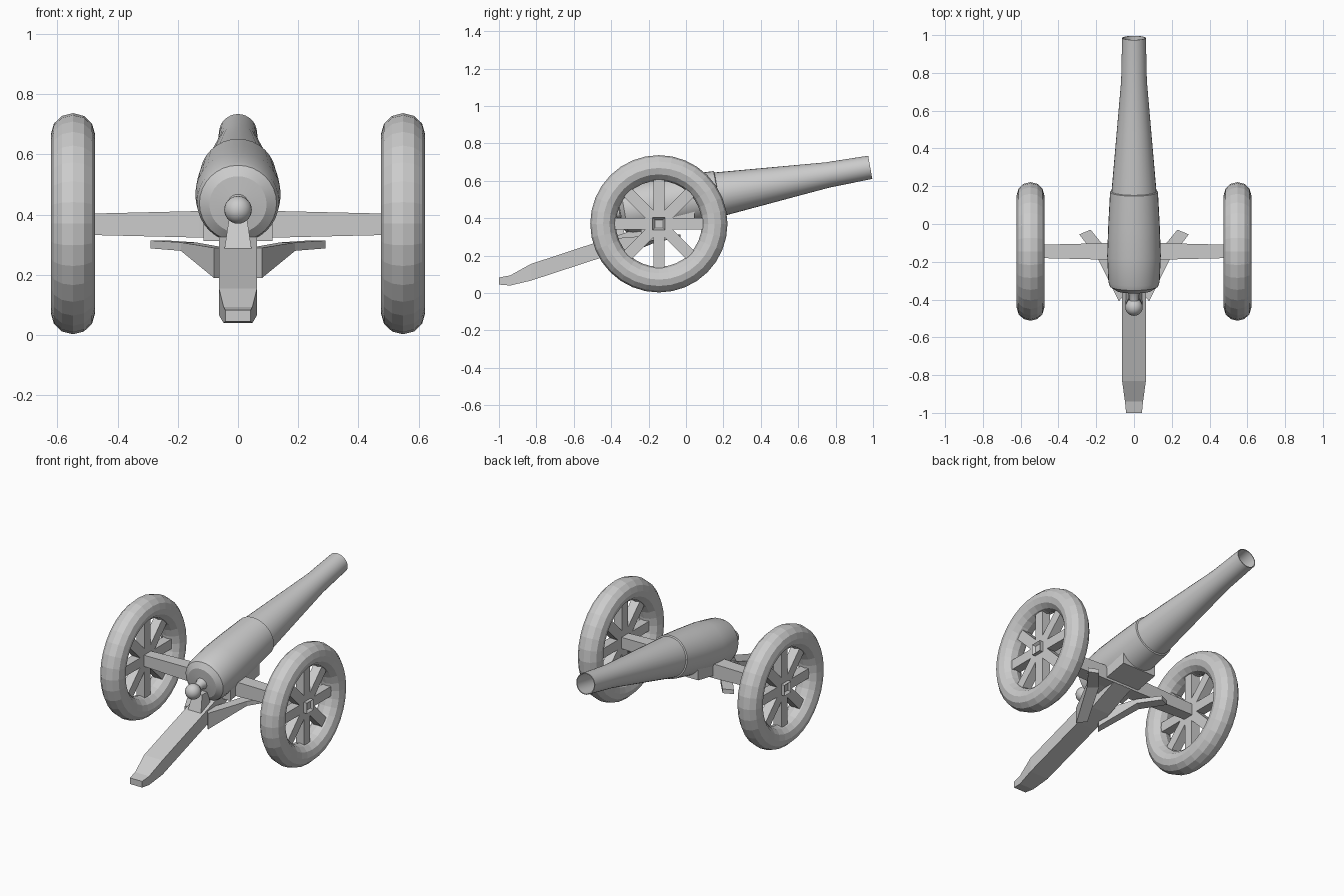
import bpy, bmesh, math
from mathutils import Matrix, Vector

if "Cube" in bpy.data.objects:
    bpy.data.objects.remove(bpy.data.objects["Cube"])

metal = bpy.data.materials.new("plain grey")
metal.diffuse_color = (0.6, 0.6, 0.6, 1)
metal.use_nodes = True
metal.node_tree.nodes["Principled BSDF"].inputs["Base Color"].default_value = metal.diffuse_color


def finish(name, bm, smooth=None):
    bmesh.ops.recalc_face_normals(bm, faces=bm.faces)
    me = bpy.data.meshes.new(name)
    bm.to_mesh(me)
    bm.free()
    ob = bpy.data.objects.new(name, me)
    bpy.context.collection.objects.link(ob)
    me.materials.append(metal)
    if smooth:
        bpy.ops.object.select_all(action='DESELECT')
        bpy.context.view_layer.objects.active = ob
        ob.select_set(True)
        bpy.ops.object.shade_smooth_by_angle(angle=math.radians(smooth))
    return ob


def loft(name, rings, smooth=None, matrix=None):
    """Skin a list of equal-length point rings and cap both ends."""
    bm = bmesh.new()
    vs = [[bm.verts.new(p) for p in r] for r in rings]
    n = len(vs[0])
    for a, b in zip(vs, vs[1:]):
        for i in range(n):
            j = (i + 1) % n
            bm.faces.new((a[i], a[j], b[j], b[i]))
    bm.faces.new(vs[0])
    bm.faces.new(vs[-1])
    if matrix:
        bm.transform(matrix)
    return finish(name, bm, smooth)


def circle(r, s, n=32):
    return [(r * math.cos(2 * math.pi * i / n), s, r * math.sin(2 * math.pi * i / n)) for i in range(n)]


def section_y(y, z0, z1, hw):
    return [(-hw, y, z0), (hw, y, z0), (hw, y, z1), (-hw, y, z1)]


# barrel: profile (distance behind the muzzle, radius), starting at the bottom of the bore
tilt = Matrix.Translation((0, 0.985, 0.672)) @ Matrix.Rotation(math.radians(10.1), 4, 'X')
barrel = [(0.6, 0.056), (0.0, 0.058), (0.0, 0.063), (0.23, 0.068), (0.5, 0.091), (0.825, 0.119),
          (0.828, 0.127), (0.85, 0.128), (1.0, 0.136), (1.17, 0.142), (1.31, 0.136), (1.335, 0.128),
          (1.357, 0.095), (1.362, 0.035), (1.385, 0.026), (1.43, 0.024)]
loft("barrel", [circle(r, -s) for s, r in barrel], 25, tilt)

# knob on the breech
bm = bmesh.new()
bmesh.ops.create_uvsphere(bm, u_segments=20, v_segments=12, radius=0.046)
bm.transform(Matrix.Translation((0, -0.44, 0.416)))
finish("breech_knob", bm, 40)

# trail beam with a bent, tapered foot
loft("trail", [section_y(*s) for s in [(-1.0, 0.045, 0.083, 0.042), (-0.94, 0.04, 0.094, 0.048),
                                       (-0.83, 0.066, 0.155, 0.063), (-0.42, 0.2, 0.29, 0.063),
                                       (-0.29, 0.245, 0.333, 0.063), (-0.1, 0.325, 0.385, 0.063)]])

# cradle block under the barrel
loft("cradle", [section_y(-0.24, 0.312, 0.42, 0.115), section_y(0.045, 0.365, 0.46, 0.115)])

# small post under the breech
loft("breech_post", [[(-w, y0, z), (w, y0, z), (w, y1, z), (-w, y1, z)]
                     for z, w, y0, y1 in [(0.28, 0.046, -0.43, -0.32), (0.385, 0.03, -0.395, -0.345)]])

# axle: thick in the middle, tapering to the hubs
loft("axle", [[(x, -0.145 - h, 0.368 - h), (x, -0.145 + h, 0.368 - h),
               (x, -0.145 + h, 0.368 + h), (x, -0.145 - h, 0.368 + h)]
              for x, h in [(-0.55, 0.034), (-0.13, 0.044), (0.13, 0.044), (0.55, 0.034)]])

for sx, side in ((-1, "left"), (1, "right")):
    # side strut: (outer xy, inner xy, bottom, top)
    strut = [((0.08, -0.41), (0.04, -0.36), 0.19, 0.29),
             ((0.19, -0.185), (0.14, -0.14), 0.28, 0.308),
             ((0.29, -0.055), (0.23, -0.03), 0.288, 0.314)]
    loft(side + "_strut", [[(sx * o[0], o[1], a), (sx * i[0], i[1], a),
                            (sx * i[0], i[1], b), (sx * o[0], o[1], b)] for o, i, a, b in strut])

    place = Matrix.Translation((sx * 0.548, -0.145, 0.37))

    # faceted tyre, revolved around the x axis
    bm = bmesh.new()
    rings = []
    for k in range(32):
        a = 2 * math.pi * k / 32
        ring = []
        for m in range(12):
            t = 2 * math.pi * m / 12
            r = 0.2985 + 0.0685 * math.cos(t)
            ring.append(bm.verts.new((0.073 * math.sin(t), r * math.cos(a), r * math.sin(a))))
        rings.append(ring)
    for k in range(32):
        p, q = rings[k], rings[(k + 1) % 32]
        for m in range(12):
            n = (m + 1) % 12
            bm.faces.new((p[m], p[n], q[n], q[m]))
    bm.transform(place)
    finish(side + "_tyre", bm)

    # eight spokes as four crossing bars
    bm = bmesh.new()
    for k in range(4):
        m = Matrix.Rotation(k * math.pi / 4, 4, 'X') @ Matrix.Diagonal((0.056, 0.06, 0.5, 1))
        bmesh.ops.create_cube(bm, size=1, matrix=place @ m)
    finish(side + "_spokes", bm)

    # square hub peg with a recessed outer face
    bm = bmesh.new()
    bmesh.ops.create_cube(bm, size=1, matrix=place @ Matrix.Diagonal((0.1, 0.066, 0.066, 1)))
    bm.normal_update()
    outer = [f for f in bm.faces if f.normal.x * sx > 0.9]
    bmesh.ops.inset_individual(bm, faces=outer, thickness=0.016)
    bmesh.ops.translate(bm, verts=outer[0].verts, vec=Vector((-sx * 0.015, 0, 0)))
    finish(side + "_hub", bm)
